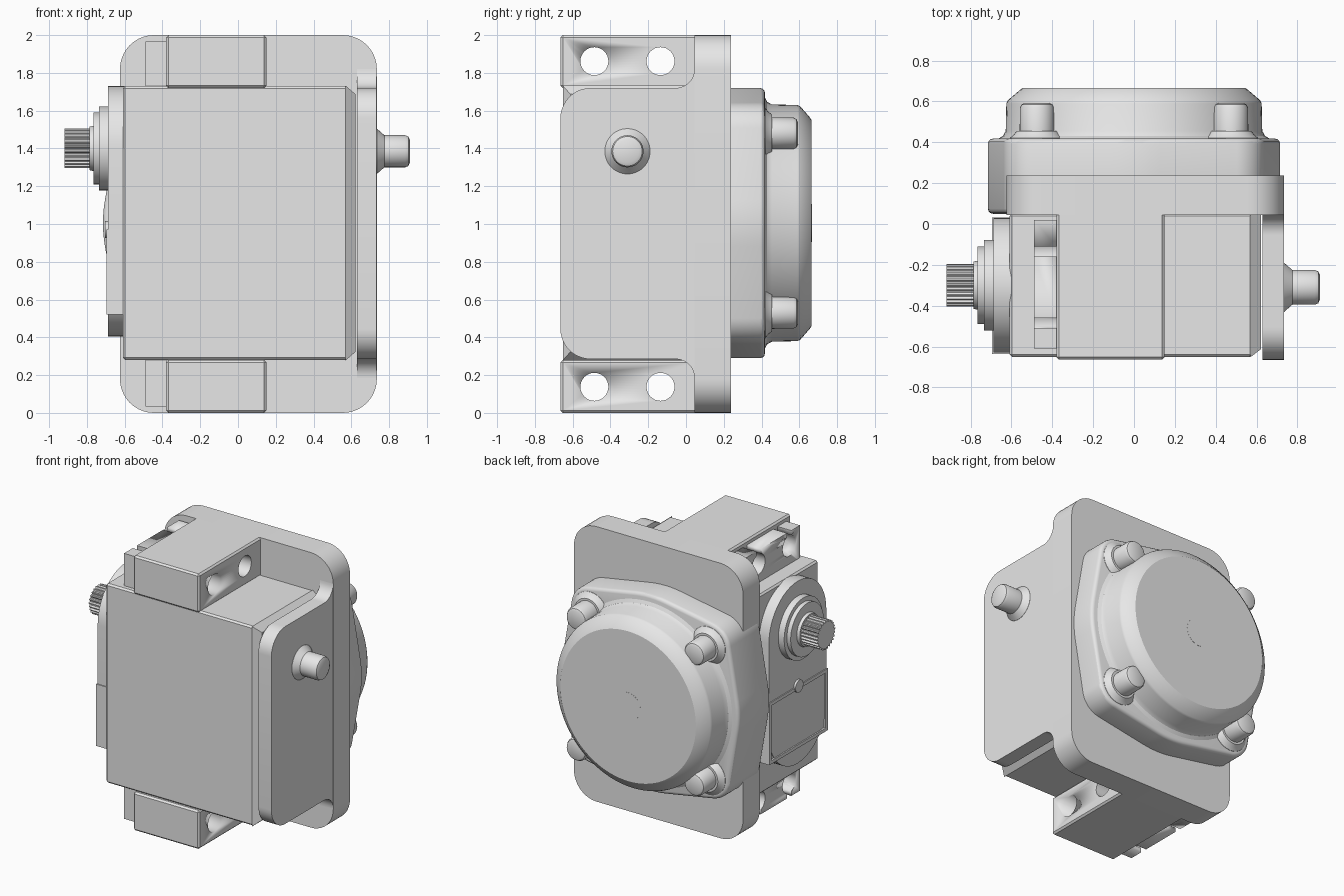
import bpy, bmesh
from math import sin, cos, pi, radians, acos
from mathutils import Vector

if "Cube" in bpy.data.objects:
    bpy.data.objects.remove(bpy.data.objects["Cube"], do_unlink=True)

gray = bpy.data.materials.new("plain_gray")
gray.use_nodes = True
gray.diffuse_color = (0.8, 0.8, 0.8, 1)
gray.node_tree.nodes["Principled BSDF"].inputs["Base Color"].default_value = (0.8, 0.8, 0.8, 1)


def finish(name, bm, bevel=0, segments=3):
    """Turn a bmesh into a shaded object with an optional edge bevel."""
    bmesh.ops.recalc_face_normals(bm, faces=bm.faces)
    mesh = bpy.data.meshes.new(name)
    bm.to_mesh(mesh)
    bm.free()
    mesh.materials.append(gray)
    obj = bpy.data.objects.new(name, mesh)
    bpy.context.collection.objects.link(obj)
    bpy.ops.object.select_all(action='DESELECT')
    obj.select_set(True)
    bpy.context.view_layer.objects.active = obj
    if bevel:
        mod = obj.modifiers.new("edge", 'BEVEL')
        mod.width, mod.segments = bevel, segments
        mod.limit_method, mod.angle_limit = 'ANGLE', radians(40)
        bpy.ops.object.modifier_apply(modifier="edge")
    bpy.ops.object.shade_smooth_by_angle(angle=radians(30))
    return obj


def place(axis, t, a, b):
    return Vector((t, a, b)) if axis == 'x' else Vector((a, t, b))


def prism(name, outline, axis, start, end, bevel=0, segments=3):
    """Extrude a 2D outline (the two other axes) along x or y."""
    bm = bmesh.new()
    face = bm.faces.new([bm.verts.new(place(axis, start, a, b)) for a, b in outline])
    out = bmesh.ops.extrude_face_region(bm, geom=[face])
    moved = [v for v in out["geom"] if isinstance(v, bmesh.types.BMVert)]
    bmesh.ops.translate(bm, verts=moved, vec=place(axis, end - start, 0, 0))
    return finish(name, bm, bevel, segments)


def box(name, x, y, z, bevel=0, segments=1):
    outline = [(y[0], z[0]), (y[1], z[0]), (y[1], z[1]), (y[0], z[1])]
    return prism(name, outline, 'x', x[0], x[1], bevel, segments)


def lathe(name, profile, axis, centre, n=48):
    """Turn (position, radius) steps about an axis through centre."""
    bm = bmesh.new()
    rings = [[bm.verts.new(place(axis, t, centre[0] + r * cos(2 * pi * i / n),
                                 centre[1] + r * sin(2 * pi * i / n)))
              for i in range(n)] for t, r in profile]
    for low, high in zip(rings, rings[1:]):
        for i in range(n):
            j = (i + 1) % n
            bm.faces.new((low[i], low[j], high[j], high[i]))
    bm.faces.new(rings[0])
    bm.faces.new(rings[-1])
    return finish(name, bm)


def rounded(corners, n=10):
    """Polygon of right-angled corners (a, b, radius) with filleted corners."""
    pts = []
    for i, (a, b, r) in enumerate(corners):
        p = Vector((a, b))
        if not r:
            pts.append(tuple(p))
            continue
        u = (Vector(corners[i - 1][:2]) - p).normalized()
        v = (Vector(corners[(i + 1) % len(corners)][:2]) - p).normalized()
        for k in range(n + 1):
            t = k / n * pi / 2
            pts.append(tuple(p + r * (u + v - v * cos(t) - u * sin(t))))
    return pts


def cut(obj, cutter):
    mod = obj.modifiers.new("cut", 'BOOLEAN')
    mod.operation, mod.object, mod.solver = 'DIFFERENCE', cutter, 'EXACT'
    bpy.context.view_layer.objects.active = obj
    bpy.ops.object.modifier_apply(modifier="cut")
    bpy.data.objects.remove(cutter, do_unlink=True)


# Bracket: back plate and side plate with the idler pin
prism("back_plate", rounded([(-0.625, 0, 0.18), (0.735, 0, 0.18),
                             (0.735, 2, 0.18), (-0.625, 2, 0.18)]), 'y', 0.045, 0.237)
prism("side_plate", rounded([(-0.665, 0.285, 0.16), (0.045, 0.285, 0.1), (0.045, 0.18, 0),
                             (0.236, 0.18, 0), (0.236, 1.82, 0), (0.045, 1.82, 0),
                             (0.045, 1.72, 0.1), (-0.665, 1.72, 0.16)]), 'x', 0.63, 0.734)
lathe("idler_pin", [(0.72, 0.12), (0.735, 0.12), (0.775, 0.085), (0.885, 0.085),
                    (0.902, 0.078), (0.91, 0.06)], 'x', (-0.31, 1.385))

# Servo case with a tapered lid
box("servo_case", (-0.61, 0.58), (-0.65, 0.05), (0.28, 1.73), 0.012)
lid = box("servo_lid", (0.57, 0.622), (-0.652, 0.05), (0.278, 1.732))
for v in lid.data.vertices:
    if v.co.x > 0.6:
        v.co.y += 0.04 if v.co.y < 0 else 0
        v.co.z += 0.045 if v.co.z < 1 else -0.045

# Mounting ears: thick block and slotted tab, above and below the case
for side, label in ((1, "upper"), (-1, "lower")):
    def span(a, b):
        return sorted((1 + side * a, 1 + side * b))
    block = box(label + "_ear_block", (-0.38, 0.15), (-0.664, 0.06), span(0.72, 1), 0.012)
    tab = box(label + "_ear_tab", (-0.49, -0.379), (-0.61, 0.02), span(0.7, 0.965))
    for y in (-0.485, -0.135):
        hole_z = 1 + side * 0.862
        for part in (block, tab):
            cut(part, lathe("hole_cutter", [(-0.6, 0.074), (0.3, 0.074)], 'x', (y, hole_z), 32))
        cut(tab, box("slot_cutter", (-0.6, -0.3), (y - 0.025, y + 0.025), span(0.862, 1.1)))

# Output side: cover, label panel and screw
axis_y, axis_z = -0.30, 1.40
cover = [(axis_y + 0.33 * cos(t), axis_z + 0.33 * sin(t))
         for t in (pi * k / 24 for k in range(25))]
cover += [(axis_y + 0.33 * cos(t), 0.735 + 0.33 * sin(t))
          for t in (pi + pi * k / 24 for k in range(25))]
prism("output_cover", cover, 'x', -0.688, -0.6)
bm = bmesh.new()
bmesh.ops.create_cube(bm, size=1)
bmesh.ops.scale(bm, vec=(0.1, 0.67, 0.45), verts=bm.verts)
bmesh.ops.translate(bm, vec=(-0.645, -0.302, 0.745), verts=bm.verts)
front = [f for f in bm.faces if f.calc_center_median().x < -0.69]
bmesh.ops.inset_region(bm, faces=front, thickness=0.035, depth=0)
bmesh.ops.inset_region(bm, faces=front, thickness=0.004, depth=-0.01)
finish("label_panel", bm)
lathe("panel_screw", [(-0.65, 0.045), (-0.703, 0.045)], 'x', (axis_y, 0.97), 24)

# Stepped collar and splined output shaft
lathe("shaft_collar", [(-0.68, 0.222), (-0.735, 0.222), (-0.735, 0.19), (-0.765, 0.19),
                       (-0.765, 0.12), (-0.786, 0.115)], 'x', (axis_y, axis_z))
teeth = 25
spline = []
for i in range(teeth * 4):
    r = 0.105 if i % 4 < 2 else 0.093
    t = 2 * pi * i / (teeth * 4)
    spline.append((axis_y + r * cos(t), axis_z + r * sin(t)))
prism("output_shaft", spline, 'x', -0.78, -0.918)

# Gearbox flange: large circle blended by tangents into four screw corners
big, small, reach = 0.715, 0.165, 0.475
half = acos((big - small) / (reach * 2 ** 0.5))
flange = []
for q in range(4):
    mid = pi / 4 + q * pi / 2
    cx, cz = reach * 2 ** 0.5 * cos(mid), reach * 2 ** 0.5 * sin(mid)
    for k in range(13):
        t = mid - half + 2 * half * k / 12
        flange.append((cx + small * cos(t), 1.005 + cz + small * sin(t)))
    for k in range(7):
        t = mid + half + (pi / 2 - 2 * half) * k / 6
        flange.append((big * cos(t), 1.005 + big * sin(t)))
prism("gearbox_flange", flange, 'y', 0.05, 0.418, 0.025)

# Motor cap, screw bosses and their raised feet
lathe("motor_cap", [(0.4, 0.665), (0.418, 0.665), (0.43, 0.642), (0.455, 0.628), (0.59, 0.625),
                    (0.605, 0.618), (0.655, 0.56), (0.665, 0.545)], 'y', (0, 1.005), 96)
lathe("cap_centre_mark", [(0.66, 0.1), (0.666, 0.1)], 'y', (0, 1.005))
for sx, lr in ((1, "left"), (-1, "right")):
    for sz, ud in ((1, "upper"), (-1, "lower")):
        c = (sx * reach, 1.005 + sz * reach)
        lathe(f"{ud}_{lr}_boss_foot", [(0.4, 0.14), (0.42, 0.135), (0.435, 0.115), (0.455, 0.1)],
              'y', c, 32)
        lathe(f"{ud}_{lr}_screw_boss", [(0.44, 0.085), (0.57, 0.083), (0.585, 0.075),
                                        (0.592, 0.06)], 'y', c, 32)
